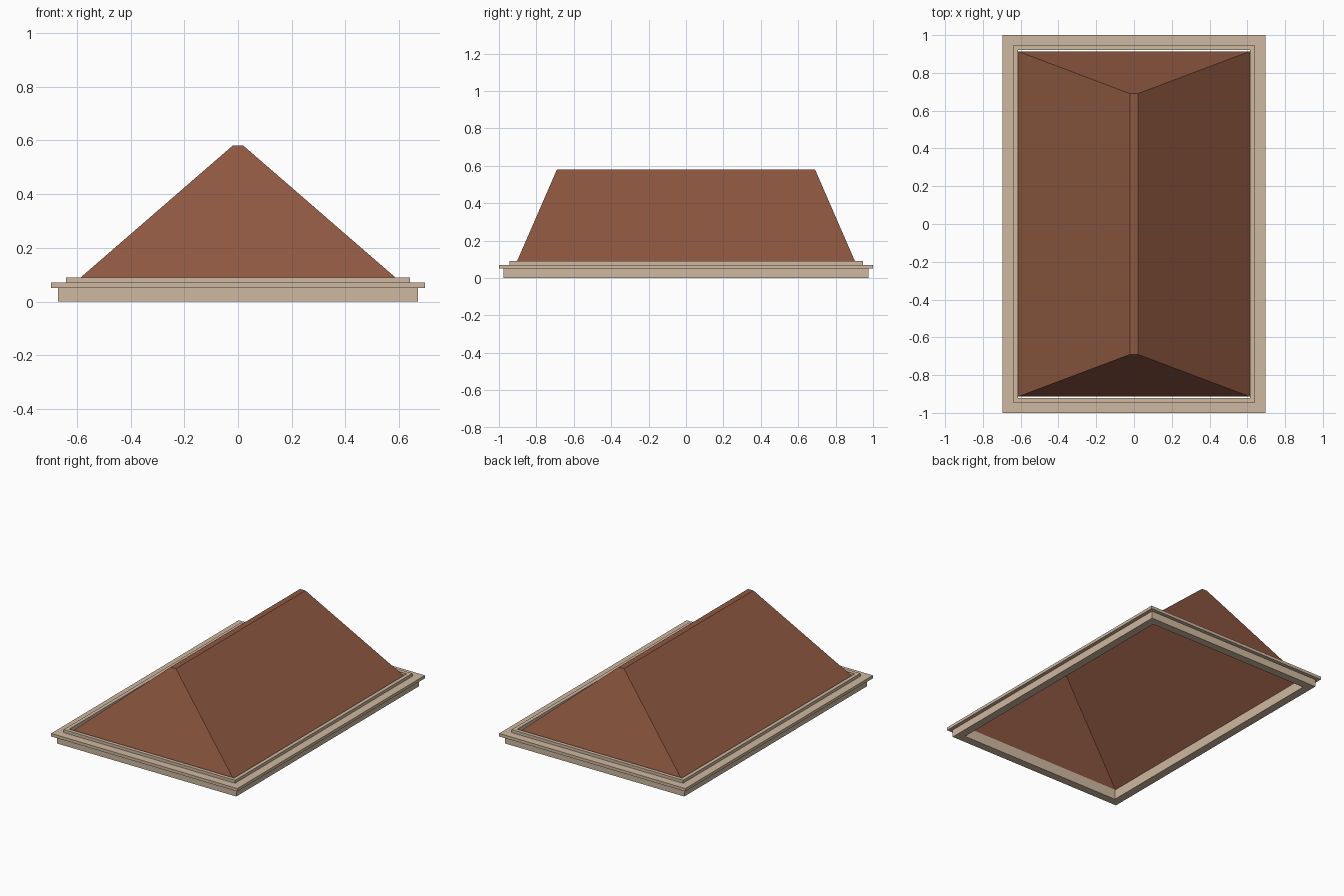
import bpy, bmesh

if "Cube" in bpy.data.objects:
    bpy.data.objects.remove(bpy.data.objects["Cube"])


def material(name, rgb):
    m = bpy.data.materials.new(name)
    m.diffuse_color = (*rgb, 1)
    m.use_nodes = True
    m.node_tree.nodes["Principled BSDF"].inputs["Base Color"].default_value = m.diffuse_color
    return m


stone = material("pale stone", (0.62, 0.48, 0.35))
tiles = material("red brown tile", (0.27, 0.098, 0.053))


def rect(bm, hx, hy, z):
    """Ring of four vertices, counter-clockwise from above."""
    return [bm.verts.new((sx * hx, sy * hy, z))
            for sx, sy in ((-1, -1), (1, -1), (1, 1), (-1, 1))]


def bridge(bm, a, b):
    for i in range(4):
        j = (i + 1) % 4
        bm.faces.new((a[i], a[j], b[j], b[i]))


def finish(bm, name, mat):
    me = bpy.data.meshes.new(name)
    bm.to_mesh(me)
    bm.free()
    me.materials.append(mat)
    ob = bpy.data.objects.new(name, me)
    bpy.context.collection.objects.link(ob)


# Cornice: stepped profile (inset from outer edge, height) swept round the eaves
profile = [(0.025, 0), (0.025, 0.05), (0, 0.05), (0, 0.07),
           (0.055, 0.07), (0.055, 0.09), (0.08, 0.09), (0.08, 0)]
bm = bmesh.new()
rings = [rect(bm, 0.695 - d, 1.0 - d, z) for d, z in profile]
for k, ring in enumerate(rings):
    bridge(bm, ring, rings[(k + 1) % len(rings)])
finish(bm, "eaves_cornice", stone)

# Hipped roof: open shell with a narrow flat ridge
bm = bmesh.new()
eaves = rect(bm, 0.614, 0.914, 0.065)
ridge = rect(bm, 0.02, 0.69, 0.58)
bridge(bm, eaves, ridge)
bm.faces.new(ridge)
finish(bm, "hipped_roof", tiles)
